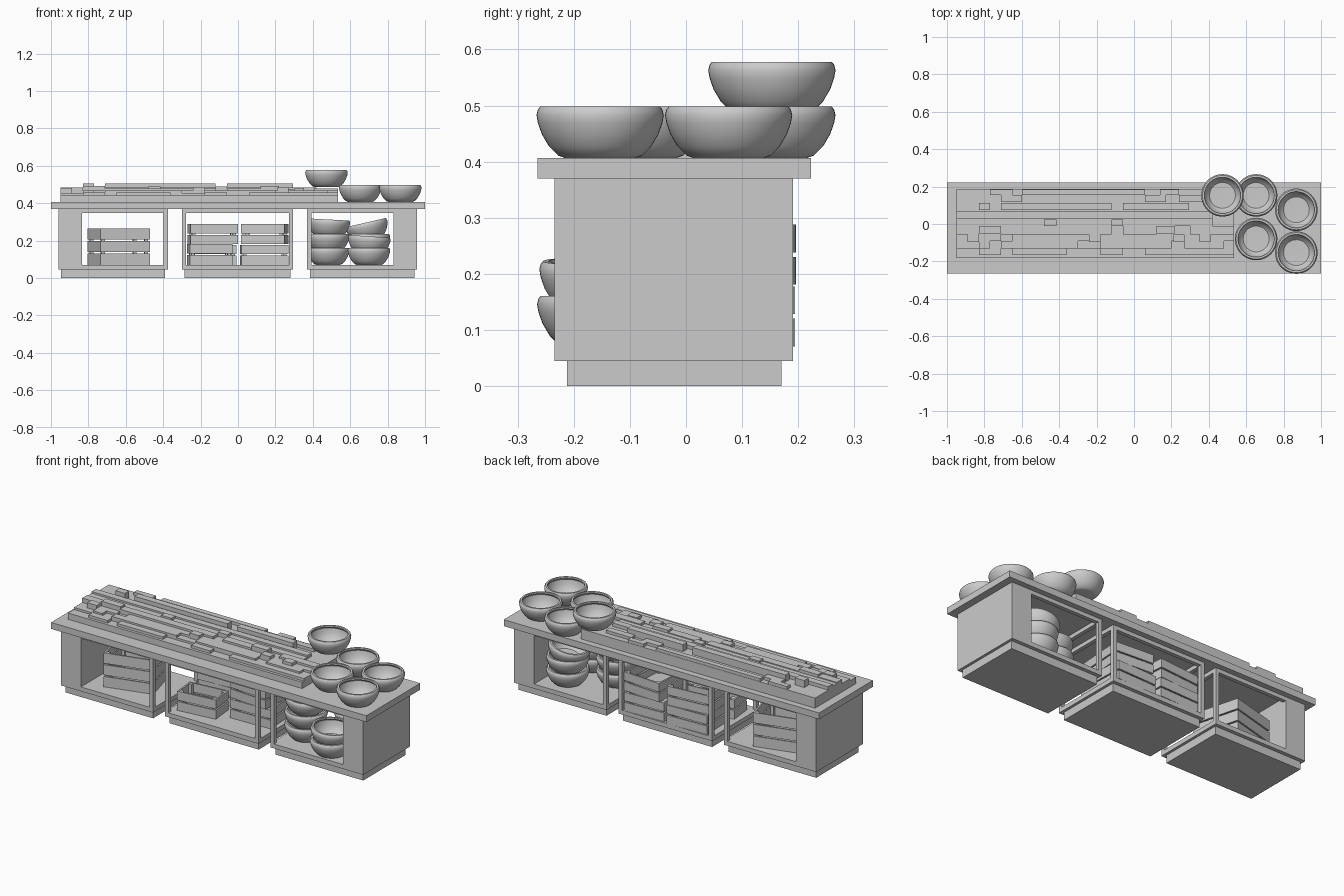
import bpy, bmesh, math
from mathutils import Matrix

if "Cube" in bpy.data.objects:
    bpy.data.objects.remove(bpy.data.objects["Cube"])


def make_object(name, bm):
    bmesh.ops.recalc_face_normals(bm, faces=bm.faces)
    me = bpy.data.meshes.new(name)
    bm.to_mesh(me)
    bm.free()
    ob = bpy.data.objects.new(name, me)
    bpy.context.collection.objects.link(ob)
    return ob


def add_box(bm, x0, x1, y0, y1, z0, z1):
    m = Matrix.Translation(((x0 + x1) / 2, (y0 + y1) / 2, (z0 + z1) / 2))
    m = m @ Matrix.Diagonal((x1 - x0, y1 - y0, z1 - z0, 1))
    bmesh.ops.create_cube(bm, size=1, matrix=m)


def boxes(name, items):
    bm = bmesh.new()
    for b in items:
        add_box(bm, *b)
    return make_object(name, bm)


# Countertop
boxes("countertop", [(-1, 1, -0.265, 0.223, 0.37, 0.407)])

# Cabinets: plinth, floor slab, open frame, optional solid end block
Y0, Y1, Z0, Z1, T = -0.234, 0.191, 0.045, 0.37, 0.022


def cabinet(name, x0, x1, solid=None):
    boxes(name + "_plinth", [(x0 + 0.015, x1 - 0.015, -0.212, 0.17, 0, Z0)])
    parts = [(x0, x1, Y0, Y1, Z0, 0.07)]
    a, b = x0, x1
    if solid == "left":
        a = x0 + 0.127
        parts.append((x0, a, Y0, Y1, 0.07, Z1))
    if solid == "right":
        b = x1 - 0.127
        parts.append((b, x1, Y0, Y1, 0.07, Z1))
    top = Z1 - 0.022
    for y in (Y0, Y1 - T):
        parts.append((a, b, y, y + T, top, Z1))
        if solid != "left":
            parts.append((x0, x0 + T, y, y + T, 0.07, top))
        if solid != "right":
            parts.append((x1 - T, x1, y, y + T, 0.07, top))
    if solid != "left":
        parts.append((x0, x0 + T, Y0 + T, Y1 - T, top, Z1))
    if solid != "right":
        parts.append((x1 - T, x1, Y0 + T, Y1 - T, top, Z1))
    boxes(name + "_frame", parts)


cabinet("left_cabinet", -0.96, -0.375, "left")
cabinet("middle_cabinet", -0.30, 0.295)
cabinet("right_cabinet", 0.37, 0.958, "right")

# Layered plank stack on the counter: base, then rows of strips (y0, y1, top, x spans)
rows = [
    (0.155, 0.185, 0.482, [(-0.77, -0.65), (-0.60, 0.06), (0.14, 0.24)]),
    (0.118, 0.155, 0.482, [(-0.71, -0.60), (0.06, 0.17), (0.24, 0.40)]),
    (0.075, 0.113, 0.505, [(-0.83, -0.77), (-0.71, -0.12), (-0.06, 0.295)]),
    (0.03, 0.068, 0.485, [(-0.95, 0.42)]),
    (-0.01, 0.03, 0.475, [(-0.95, 0.42)]),
    (-0.01, 0.025, 0.49, [(-0.48, -0.415), (-0.12, -0.06)]),
    (-0.055, -0.01, 0.48, [(-0.95, -0.83), (-0.71, -0.12), (-0.06, 0.12), (0.30, 0.535)]),
    (-0.05, -0.01, 0.492, [(-0.83, -0.71), (0.12, 0.22)]),
    (-0.09, -0.055, 0.468, [(-0.89, -0.71), (-0.65, -0.24), (-0.18, 0.535)]),
    (-0.095, -0.055, 0.485, [(-0.89, -0.83), (-0.24, -0.18), (0.21, 0.27), (0.35, 0.41)]),
    (-0.13, -0.09, 0.468, [(-0.83, -0.77), (-0.71, -0.30), (-0.18, 0.20), (0.27, 0.48)]),
    (-0.167, -0.13, 0.458, [(-0.83, -0.71), (-0.65, -0.36), (-0.18, -0.06), (0.06, 0.535)]),
]
strips = [(-0.95, 0.535, -0.183, -0.13, 0.407, 0.443),
          (-0.95, 0.535, -0.13, -0.055, 0.407, 0.455),
          (-0.95, 0.535, -0.055, 0.187, 0.407, 0.465)]
for y0, y1, z, spans in rows:
    strips += [(a, b, y0, y1, 0.435, z) for a, b in spans]
boxes("plank_stack", strips)


# Bowls: lathed double-walled profile
PROFILE = [(0, 0), (0.064, 0), (0.075, 0.004), (0.091, 0.02), (0.104, 0.042),
           (0.111, 0.062), (0.1135, 0.076), (0.111, 0.086), (0.107, 0.091),
           (0.097, 0.091), (0.095, 0.085), (0.101, 0.076), (0.096, 0.05),
           (0.082, 0.025), (0.069, 0.013), (0, 0.011)]


def bowl(name, x, y, z, tilt_y=0):
    bm = bmesh.new()
    vs = [bm.verts.new((r, 0, h)) for r, h in PROFILE]
    es = [bm.edges.new(p) for p in zip(vs, vs[1:])]
    bmesh.ops.spin(bm, geom=vs + es, cent=(0, 0, 0), axis=(0, 0, 1),
                   angle=math.tau, steps=48, use_duplicate=False)
    bmesh.ops.remove_doubles(bm, verts=bm.verts, dist=1e-5)
    ob = make_object(name, bm)
    ob.location = (x, y, z)
    ob.rotation_euler.y = math.radians(tilt_y)
    bpy.ops.object.select_all(action='DESELECT')
    ob.select_set(True)
    bpy.context.view_layer.objects.active = ob
    bpy.ops.object.shade_smooth_by_angle(angle=math.radians(40))


for i, p in enumerate([(0.473, 0.153, 0.487), (0.653, 0.153, 0.407), (0.653, -0.08, 0.407),
                       (0.868, 0.076, 0.407), (0.868, -0.153, 0.407)]):
    bowl(f"counter_bowl_{i + 1}", *p)

for i, p in enumerate([(0.7, -0.152, 0.07), (0.697, -0.148, 0.132, 4),
                       (0.70, 0.07, 0.071), (0.70, 0.07, 0.145), (0.705, 0.07, 0.208, -13),
                       (0.482, -0.07, 0.071), (0.482, -0.07, 0.145), (0.482, -0.07, 0.222, 3)]):
    bowl(f"shelf_bowl_{i + 1}", *p)


# Slatted crates: floor, corner posts and slats around all four sides
def crate(name, x, y, w, d, h, n, angle, z=0.071, t=0.009, gap=0.008):
    hw, hd = w / 2, d / 2
    parts = [(-hw + t, hw - t, -hd + t, hd - t, 0, t)]
    for sx in (-1, 1):
        for sy in (-1, 1):
            cx, cy = sx * (hw - t - 0.009), sy * (hd - t - 0.009)
            parts.append((cx - 0.009, cx + 0.009, cy - 0.009, cy + 0.009, t, h - 0.002))
    pitch = (h + gap) / n
    for k in range(n):
        a = k * pitch
        b = a + pitch - gap
        for s in (-1, 1):
            yc, xc = s * (hd - t / 2), s * (hw - t / 2)
            parts.append((-hw, hw, yc - t / 2, yc + t / 2, a, b))
            parts.append((xc - t / 2, xc + t / 2, -hd + t, hd - t, a, b))
    ob = boxes(name, parts)
    ob.location = (x, y, z)
    ob.rotation_euler.z = math.radians(angle)


crate("left_crate", -0.638, 0.0, 0.275, 0.27, 0.194, 3, 15)
crate("back_left_crate_lower", -0.135, 0.1, 0.25, 0.18, 0.107, 2, 2)
crate("back_left_crate_upper", -0.135, 0.095, 0.255, 0.18, 0.107, 2, 5, 0.181)
crate("right_crate_lower", 0.14, 0.045, 0.25, 0.285, 0.107, 2, 2)
crate("right_crate_upper", 0.142, 0.045, 0.235, 0.285, 0.107, 2, -4, 0.181)
crate("front_left_crate", -0.15, -0.105, 0.23, 0.135, 0.11, 2, 6)
